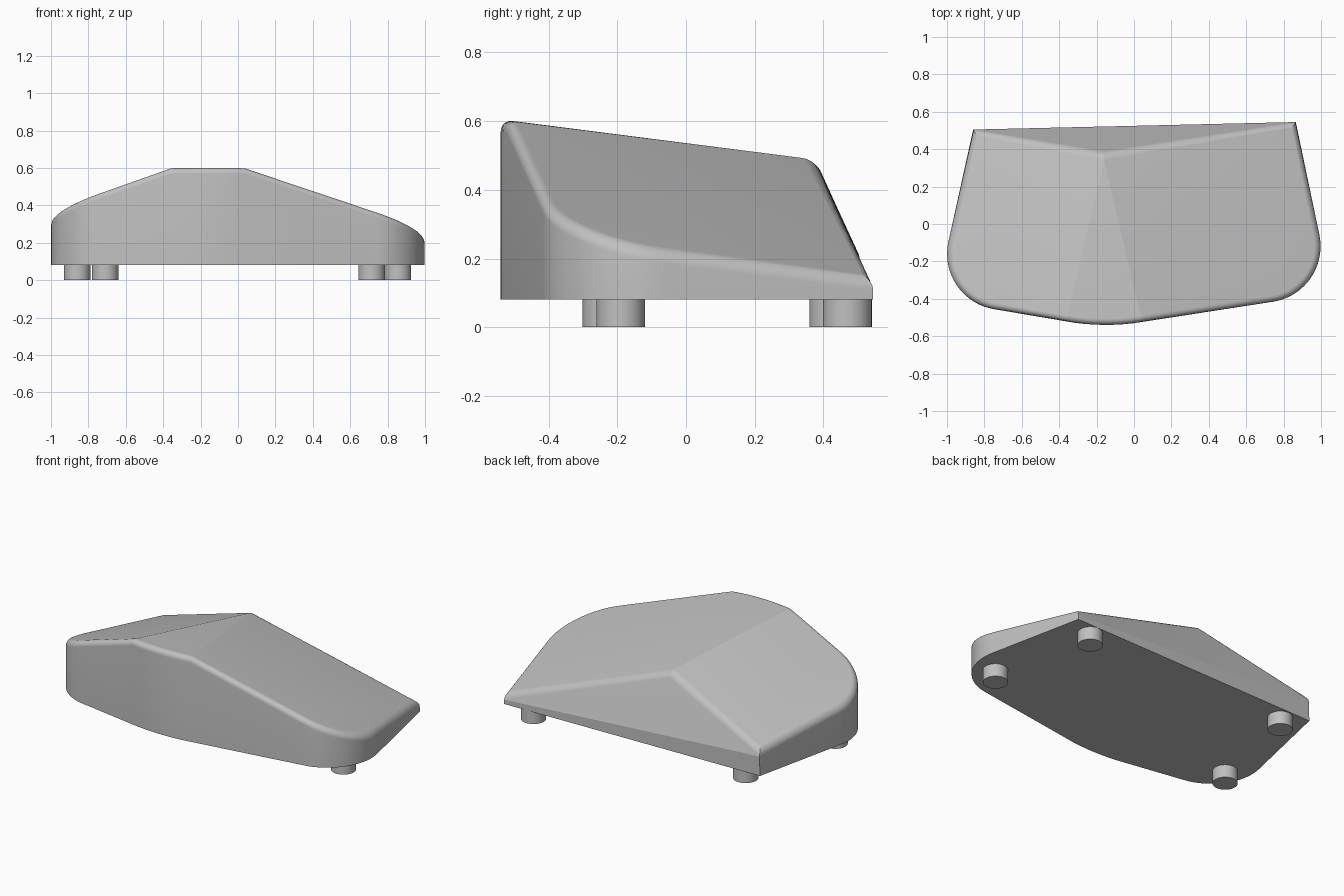
import bpy, bmesh, math
from mathutils import Vector

if "Cube" in bpy.data.objects:
    bpy.data.objects.remove(bpy.data.objects["Cube"], do_unlink=True)

# One plain grey for every part
grey = bpy.data.materials.new("plain grey")
grey.use_nodes = True
colour = (0.53, 0.53, 0.53, 1)
grey.diffuse_color = colour
grey.node_tree.nodes["Principled BSDF"].inputs["Base Color"].default_value = colour

BASE = 0.08


def finish(bm, name, angle):
    mesh = bpy.data.meshes.new(name)
    bm.to_mesh(mesh)
    bm.free()
    obj = bpy.data.objects.new(name, mesh)
    bpy.context.collection.objects.link(obj)
    mesh.materials.append(grey)
    bpy.ops.object.select_all(action="DESELECT")
    obj.select_set(True)
    bpy.context.view_layer.objects.active = obj
    bpy.ops.object.shade_smooth_by_angle(angle=math.radians(angle))
    return obj


def rounded(corner, before, after, radius, steps):
    """Points of a circular fillet on one corner of the outline."""
    a, b = (before - corner).normalized(), (after - corner).normalized()
    half = a.angle(b) / 2
    centre = corner + (a + b).normalized() * radius / math.sin(half)
    reach = radius / math.tan(half)
    start, end = corner + a * reach - centre, corner + b * reach - centre
    total = start.angle(end)
    return [centre + (start * math.sin(total * (1 - k / steps))
                      + end * math.sin(total * k / steps)) / math.sin(total)
            for k in range(steps + 1)]


def slope(p, q, r):
    """Height function of the plane through three points."""
    n = (q - p).cross(r - p)
    return lambda v: p.z - (n.x * (v.x - p.x) + n.y * (v.y - p.y)) / n.z


# Footprint: pointed back corners, round front corners, gently bowed front
back_r, front_r = Vector((-0.86, 0.505, 0)), Vector((-1.06, -0.402, 0))
nose = Vector((-0.16, -0.556, 0))
front_l, back_l = Vector((1.056, -0.367, 0)), Vector((0.865, 0.545, 0))
outline = [back_r]
outline += rounded(front_r, back_r, nose, 0.30, 18)
outline += rounded(nose, front_r, front_l, 1.26, 8)
outline += rounded(front_l, nose, back_l, 0.30, 18)
outline.append(back_l)

# Roof: narrow top facet and two side facets meeting at one peak
peak = Vector((-0.16, 0.375, 0.488))
ridge_r, ridge_l = Vector((-0.37, -0.525, 0.603)), Vector((0.04, -0.525, 0.603))
facets = [slope(peak, ridge_r, ridge_l),
          slope(peak, ridge_r, Vector((-0.86, 0.505, 0.235))),
          slope(peak, ridge_l, Vector((0.865, 0.545, 0.142)))]

# Housing: hull of footprint, roof rim and peak
bm = bmesh.new()
bm.verts.new(peak)
for p in outline:
    bm.verts.new((p.x, p.y, BASE))
    bm.verts.new((p.x, p.y, min(f(p) for f in facets)))
bmesh.ops.convex_hull(bm, input=bm.verts)
bmesh.ops.dissolve_limit(bm, angle_limit=math.radians(1.5),
                         verts=bm.verts, edges=bm.edges)
bmesh.ops.recalc_face_normals(bm, faces=bm.faces)


def is_roof(face):
    return face.normal.z > 0.75


# Round over the roof rim and the two back ridges
rim = [e for e in bm.edges if len(e.link_faces) == 2
       and is_roof(e.link_faces[0]) != is_roof(e.link_faces[1])]
bmesh.ops.bevel(bm, geom=rim, offset=0.035, offset_type="OFFSET", segments=8,
                profile=0.5, affect="EDGES", clamp_overlap=True)
finish(bm, "housing", 13)

# Feet
for name, x, y in (("front_right_foot", -0.86, -0.23), ("back_right_foot", -0.71, 0.43),
                   ("front_left_foot", 0.855, -0.19), ("back_left_foot", 0.715, 0.47)):
    bm = bmesh.new()
    bmesh.ops.create_cone(bm, cap_ends=True, segments=40, radius1=0.071,
                          radius2=0.071, depth=BASE)
    bmesh.ops.translate(bm, verts=bm.verts, vec=(x, y, BASE / 2))
    finish(bm, name, 30)
